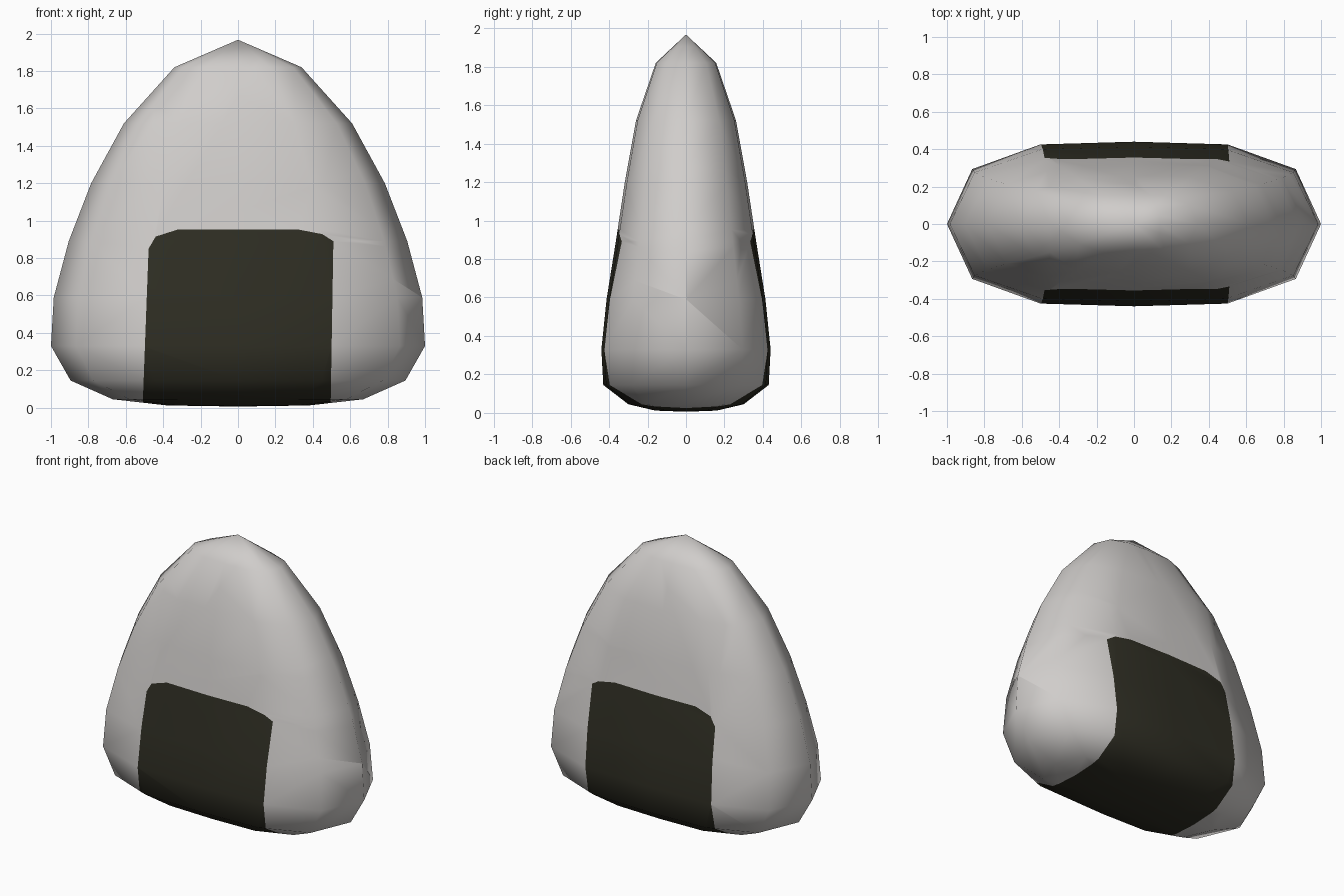
import bpy, bmesh
from mathutils import Vector

if "Cube" in bpy.data.objects:
    bpy.data.objects.remove(bpy.data.objects["Cube"])


def material(name, rgb):
    m = bpy.data.materials.new(name)
    m.diffuse_color = (*rgb, 1)
    m.use_nodes = True
    m.node_tree.nodes["Principled BSDF"].inputs["Base Color"].default_value = m.diffuse_color
    return m


# Horizontal rings of the rice body: height, half width, half depth
RINGS = [(0.012, 0.38, 0.16), (0.045, 0.67, 0.30), (0.145, 0.895, 0.43),
         (0.33, 1.0, 0.44), (0.59, 0.985, 0.413), (0.89, 0.905, 0.365),
         (1.20, 0.785, 0.318), (1.52, 0.61, 0.26), (1.82, 0.34, 0.157)]

# Quarter of the twelve-sided cross-section, mirrored to a full loop
Q = [(1, 0), (0.865, 0.667), (0.5, 0.967), (0, 1)]
half = Q + [(-x, y) for x, y in reversed(Q[:-1])]
SECTION = half + [(x, -y) for x, y in reversed(half[1:-1])]

bm = bmesh.new()
loops = [[bm.verts.new((x * w, y * d, z)) for x, y in SECTION] for z, w, d in RINGS]
n = len(SECTION)
for a, b in zip(loops, loops[1:]):
    for i in range(n):
        j = (i + 1) % n
        bm.faces.new((a[i], a[j], b[j], b[i]))
top = bm.verts.new((0, 0, 1.967))
bottom = bm.verts.new((0, 0, 0.006))
for i in range(n):
    j = (i + 1) % n
    bm.faces.new((loops[-1][i], loops[-1][j], top))
    bm.faces.new((loops[0][j], loops[0][i], bottom))

# Seaweed wrap: outline in x and z, cut through front, underside and back
OUTLINE = [(-0.51, 0.0), (-0.478, 0.85), (-0.44, 0.915), (-0.32, 0.953),
           (0.32, 0.953), (0.45, 0.928), (0.51, 0.89), (0.495, 0.0)]
planes = []
for (x0, z0), (x1, z1) in zip(OUTLINE, OUTLINE[1:]):
    planes.append((Vector((x0, 0, z0)), Vector((z0 - z1, 0, x1 - x0)).normalized()))


def inside(face, cuts):
    c = face.calc_center_median()
    return all((c - p).dot(nrm) < 0 for p, nrm in cuts)


for k, (p, nrm) in enumerate(planes):
    faces = [f for f in bm.faces if inside(f, planes[:k])]
    geom = set(faces)
    for f in faces:
        geom.update(f.edges)
        geom.update(f.verts)
    bmesh.ops.bisect_plane(bm, geom=list(geom), dist=1e-5, plane_co=p, plane_no=nrm)

for f in bm.faces:
    f.smooth = True
    f.material_index = 1 if inside(f, planes) else 0
bmesh.ops.recalc_face_normals(bm, faces=bm.faces[:])

mesh = bpy.data.meshes.new("rice_ball")
bm.to_mesh(mesh)
bm.free()
mesh.materials.append(material("rice white", (0.63, 0.61, 0.595)))
mesh.materials.append(material("seaweed dark green", (0.028, 0.027, 0.017)))
bpy.context.collection.objects.link(bpy.data.objects.new("rice_ball", mesh))
